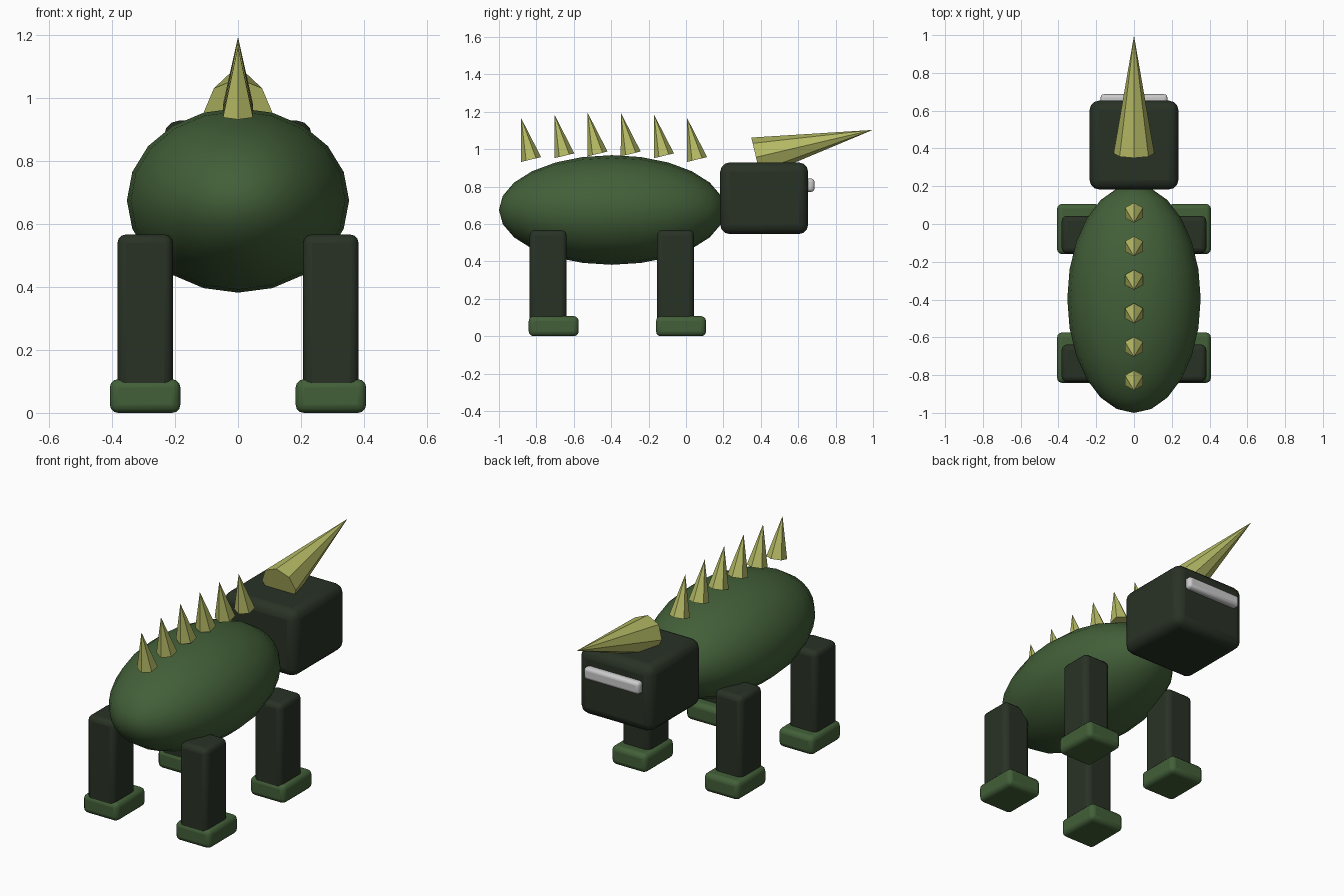
import bpy
from math import radians, atan2, pi
from mathutils import Vector

if "Cube" in bpy.data.objects:
    bpy.data.objects.remove(bpy.data.objects["Cube"])


def material(name, rgb):
    m = bpy.data.materials.new(name)
    m.diffuse_color = (*rgb, 1)
    m.use_nodes = True
    m.node_tree.nodes["Principled BSDF"].inputs["Base Color"].default_value = m.diffuse_color
    return m


GREEN = material("mid green", (0.055, 0.115, 0.04))
DARK = material("dark green", (0.022, 0.032, 0.019))
HORN = material("pale yellow green", (0.47, 0.50, 0.13))


def finish(name, mat):
    ob = bpy.context.object
    ob.name = name
    if mat:
        ob.data.materials.append(mat)
    return ob


def rounded_box(name, lo, hi, bevel, mat=None):
    lo, hi = Vector(lo), Vector(hi)
    bpy.ops.mesh.primitive_cube_add(size=1, location=(lo + hi) / 2)
    ob = finish(name, mat)
    ob.scale = hi - lo
    bpy.ops.object.transform_apply(location=False, rotation=False, scale=True)
    mod = ob.modifiers.new("round", "BEVEL")
    mod.width = bevel
    mod.segments = 3
    bpy.ops.object.shade_smooth_by_angle(angle=radians(40))
    return ob


def spike(name, base, tip, radius, sides):
    # cone in the x = 0 plane, pointing from base to tip
    base, tip = Vector(base), Vector(tip)
    d = tip - base
    bpy.ops.mesh.primitive_cone_add(vertices=sides, radius1=radius, radius2=0,
                                    depth=d.length, location=(base + tip) / 2,
                                    rotation=(-atan2(d.y, d.z), 0, 0))
    return finish(name, HORN)


# body: ellipsoid with its poles along the length
bpy.ops.mesh.primitive_uv_sphere_add(segments=20, ring_count=12, radius=1,
                                     location=(0, -0.396, 0.675),
                                     rotation=(pi / 2, 0, 0))
body = finish("body", GREEN)
body.scale = (0.353, 0.293, 0.604)
bpy.ops.object.shade_smooth()

# head and eye bar
rounded_box("head", (-0.235, 0.183, 0.546), (0.235, 0.653, 0.929), 0.05, DARK)
rounded_box("eye_bar", (-0.177, 0.62, 0.772), (0.177, 0.687, 0.843), 0.018)

# horn on top of the head
spike("horn", (0, 0.374, 0.957), (0, 0.998, 1.103), 0.108, 8)

# row of spines along the back
for i in range(6):
    y = -0.828 + 0.1775 * i
    z = 0.976 - 0.005 * (i - 2.5) ** 2
    spike(f"back_spine_{i + 1}", (0, y, z), (0, y - 0.053, z + 0.22), 0.055, 6)

# four legs with feet
for side, sx in (("left", -1), ("right", 1)):
    for end, y in (("rear", -0.737), ("front", -0.056)):
        x = sx * 0.295
        rounded_box(f"{end}_{side}_leg", (x - 0.088, y - 0.099, 0.05),
                    (x + 0.088, y + 0.099, 0.567), 0.028, DARK)
        rounded_box(f"{end}_{side}_foot", (x - 0.112, y - 0.104, 0),
                    (x + 0.112, y + 0.163, 0.107), 0.026, GREEN)
